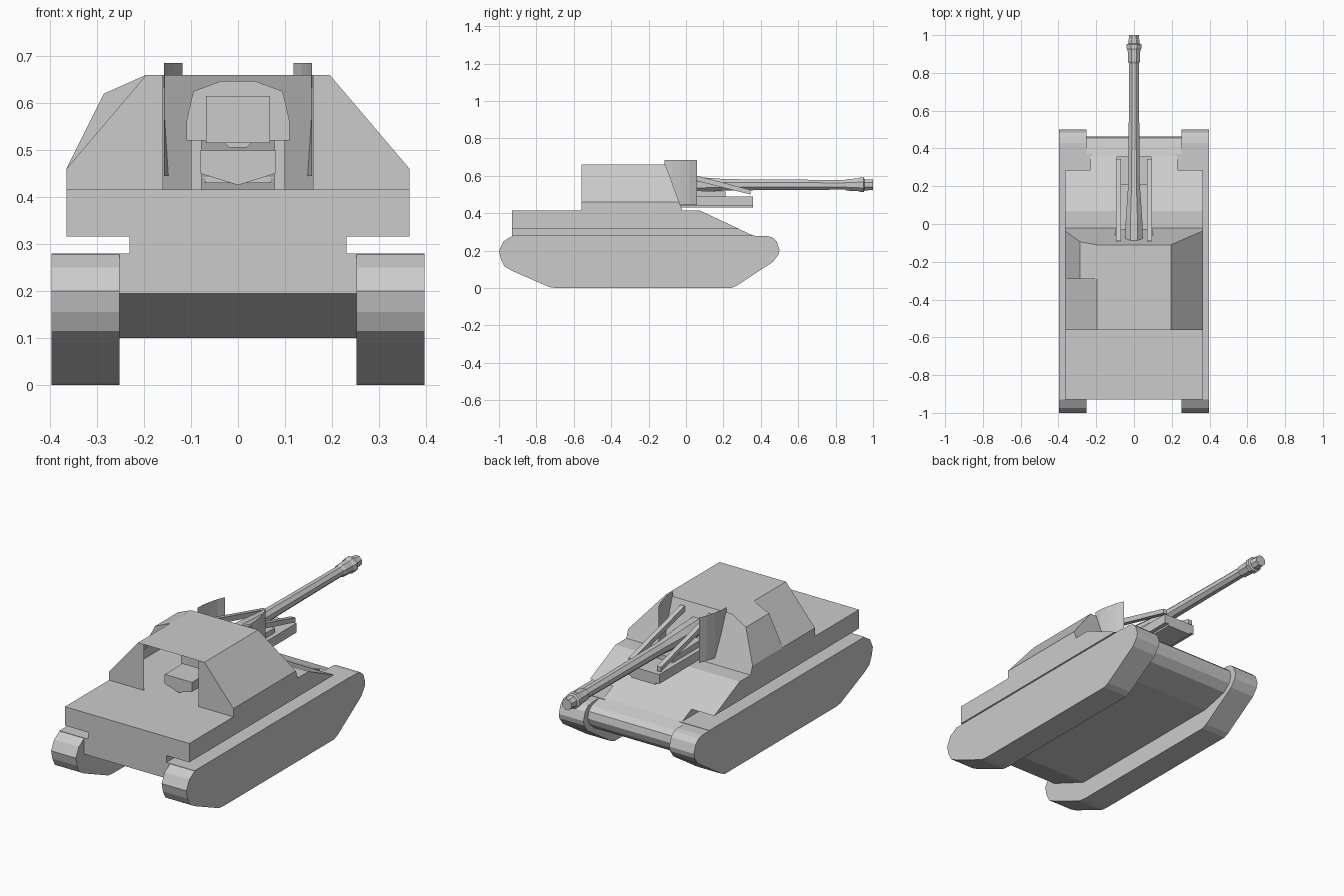
import bpy, math

if "Cube" in bpy.data.objects:
    bpy.data.objects.remove(bpy.data.objects["Cube"])


def make_mesh(name, verts, faces):
    me = bpy.data.meshes.new(name)
    me.from_pydata(verts, [], faces)
    me.update()
    ob = bpy.data.objects.new(name, me)
    bpy.context.collection.objects.link(ob)
    return ob


def extrude(name, profile, lo, hi, axis="x"):
    """Closed prism: a (y,z) profile swept along x, or an (x,z) profile along y."""
    n = len(profile)
    area = sum(profile[i][0] * profile[(i + 1) % n][1] - profile[(i + 1) % n][0] * profile[i][1]
               for i in range(n))
    p = profile if (area > 0) == (axis == "x") else profile[::-1]
    place = (lambda a, b, t: (t, a, b)) if axis == "x" else (lambda a, b, t: (a, t, b))
    verts = [place(a, b, t) for t in (lo, hi) for a, b in p]
    faces = [list(range(n))[::-1], list(range(n, 2 * n))]
    faces += [[i, (i + 1) % n, n + (i + 1) % n, n + i] for i in range(n)]
    return make_mesh(name, verts, faces)


def box(name, x0, x1, y0, y1, z0, z1):
    return extrude(name, [(y0, z0), (y1, z0), (y1, z1), (y0, z1)], x0, x1)


def lathe_y(name, rings, z, sides=8):
    """Flat-sided tube along y from (y, radius) rings."""
    verts, faces = [], []
    for y, r in rings:
        for k in range(sides):
            a = 2 * math.pi * (k + 0.5) / sides
            verts.append((r * math.cos(a), y, z + r * math.sin(a)))
    for i in range(len(rings) - 1):
        for k in range(sides):
            m = (k + 1) % sides
            b, c = i * sides, (i + 1) * sides
            faces.append([b + k, c + k, c + m, b + m])
    last = (len(rings) - 1) * sides
    faces += [list(range(sides)), list(range(last, last + sides))[::-1]]
    return make_mesh(name, verts, faces)


# Tracks with the thin shelf above them
track = [(-0.69, 0), (0.24, 0), (0.27, 0.012), (0.465, 0.14), (0.495, 0.18), (0.5, 0.205),
         (0.485, 0.25), (0.46, 0.272), (0.43, 0.278), (-0.93, 0.278), (-0.975, 0.25),
         (-1.0, 0.2), (-0.99, 0.155), (-0.97, 0.115), (-0.93, 0.092), (-0.73, 0.005)]
for side, s in (("left", -1), ("right", 1)):
    extrude(side + "_track", track, *sorted((0.252 * s, 0.397 * s)))
    box(side + "_track_shelf", *sorted((0.22 * s, 0.397 * s)), -0.93, 0.37, 0.272, 0.28)

# Hull: lower tub, narrow neck with glacis, wide sponsons
extrude("lower_hull", [(-0.93, 0.195), (-0.7, 0.1), (0.26, 0.1), (0.41, 0.135), (0.45, 0.17),
                       (0.463, 0.205), (0.455, 0.24), (0.43, 0.262), (0.36, 0.28), (-0.93, 0.28)],
        -0.252, 0.252)
extrude("hull_neck", [(-0.93, 0.27), (0.36, 0.27), (0.36, 0.28), (0.07, 0.415), (-0.93, 0.415)],
        -0.231, 0.231)
extrude("sponson_deck", [(-0.93, 0.316), (0.285, 0.316), (0.07, 0.416), (-0.93, 0.416)],
        -0.365, 0.365)


# Open-backed fighting compartment (sheet walls)
def front(x, z):
    return (x, -0.02 - 0.367 * (z - 0.415), z)


BACK, STEP = -0.56, -0.29
R0, R1, R2 = (0.365, 0.415), (0.365, 0.46), (0.195, 0.66)
L0, L1, L2, L3 = (-0.365, 0.415), (-0.365, 0.46), (-0.285, 0.62), (-0.195, 0.66)


def at(p, y):
    return (p[0], y, p[1])


polys = [[front(*p) for p in (R0, R1, R2, L3, L2, L1, L0)]]
for a, b in ((R0, R1), (R1, R2), (R2, L3), (L1, L0)):
    polys.append([at(a, BACK), front(*a), front(*b), at(b, BACK)])
polys.append([at(L3, BACK), at(L3, STEP), at(L1, STEP), at(L1, BACK)])
for a, b in ((L3, L2), (L2, L1)):
    polys.append([at(a, STEP), front(*a), front(*b), at(b, STEP)])
polys.append([at(p, STEP) for p in (L1, L2, L3)])
for s in (-1, 1):
    panel = [(0.16 * s, 0.415), (0.365 * s, 0.415), (0.365 * s, 0.46), (0.195 * s, 0.66), (0.16 * s, 0.66)]
    polys.append([at(p, BACK) for p in panel][::s])
verts, faces = [], []
for poly in polys:
    faces.append(list(range(len(verts), len(verts) + len(poly))))
    verts += poly
make_mesh("fighting_compartment", verts, faces)

# Curved shield sheets either side of the gun
arc = [(0.118, 0.06), (0.135, 0.02), (0.148, -0.03), (0.156, -0.075), (0.157, -0.115)]
for side, s in (("left", -1), ("right", 1)):
    v = [(s * x, y, z) for z in (0.445, 0.685) for x, y in arc]
    n = len(arc)
    make_mesh(side + "_gun_shield", v, [[i, i + 1, n + i + 1, n + i][::-s] for i in range(n - 1)])

# Breech and mounting inside the compartment
mount = [(-0.11, 0.52), (-0.11, 0.56), (-0.095, 0.625), (-0.035, 0.647),
         (0.035, 0.647), (0.095, 0.625), (0.11, 0.56), (0.11, 0.52)]
extrude("gun_mount", mount, -0.2, -0.12, "y")
box("breech", -0.068, 0.068, -0.38, -0.1, 0.515, 0.615)
extrude("recoil_guard", [(-0.08, 0.5), (-0.08, 0.45), (0, 0.425), (0.08, 0.45), (0.08, 0.5)],
        -0.5, -0.05, "y")

# Cradle under the barrel, side struts and sloping balance arms
extrude("cradle", [(-0.03, 0.43), (0.357, 0.43), (0.357, 0.49), (0.21, 0.49), (0.21, 0.515), (-0.03, 0.525)],
        -0.07, 0.07)
arm = [(-0.09, 0.61), (0.345, 0.5), (0.345, 0.525), (-0.09, 0.64)]
for side, s in (("left", -1), ("right", 1)):
    extrude(side + "_balance_arm", arm, *sorted((0.07 * s, 0.095 * s)))
    box(side + "_mount_strut", *sorted((0.078 * s, 0.1 * s)), -0.17, -0.03, 0.416, 0.525)
    box(side + "_cradle_rail", *sorted((0.07 * s, 0.093 * s)), -0.03, 0.357, 0.44, 0.49)

# Barrel and muzzle brake
lathe_y("gun_barrel", [(-0.1, 0.05), (0.03, 0.047), (0.21, 0.033), (0.4, 0.031), (0.85, 0.028),
                       (0.86, 0.034), (0.92, 0.036), (0.93, 0.042), (0.95, 0.042),
                       (0.955, 0.032), (0.975, 0.032), (0.98, 0.03), (1.0, 0.03)], 0.552)
